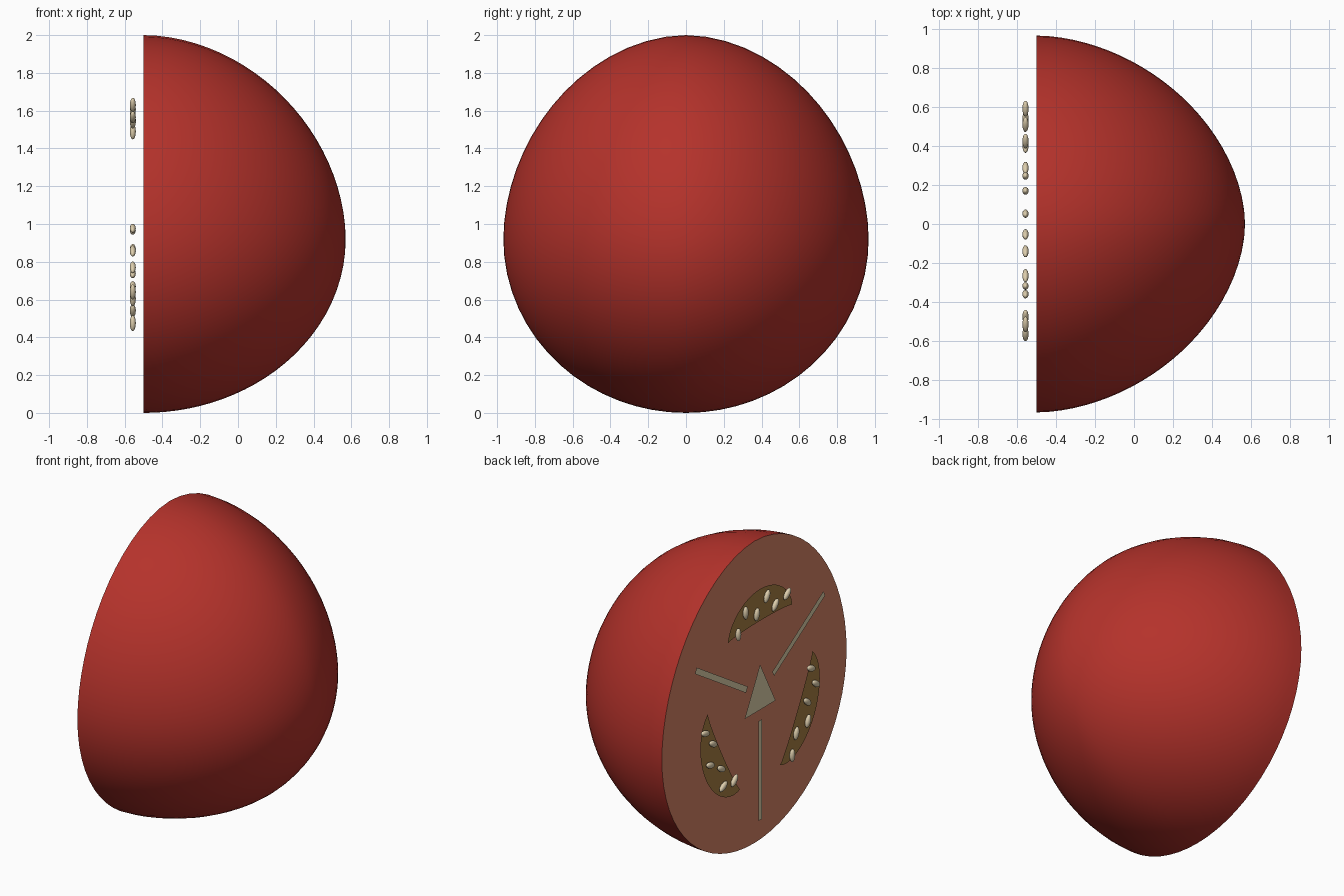
import bpy, bmesh, math
from mathutils import Matrix, Vector

cube = bpy.data.objects.get("Cube")
if cube:
    bpy.data.objects.remove(cube, do_unlink=True)


def material(name, rgb):
    m = bpy.data.materials.new(name)
    m.use_nodes = True
    m.diffuse_color = (*rgb, 1)
    m.node_tree.nodes["Principled BSDF"].inputs["Base Color"].default_value = (*rgb, 1)
    return m


SKIN = material("red_skin", (0.46, 0.032, 0.024))
FLESH = material("pink_flesh", (0.68, 0.225, 0.13))
GEL = material("olive_gel", (0.39, 0.21, 0.055))
PITH = material("pale_pith", (0.74, 0.64, 0.41))
SEED = material("cream_seed", (0.73, 0.62, 0.42))

CUT_X = -0.5       # plane of the cut
SHEET_X = -0.543   # plane of the details in front of the cut
SEED_X = -0.557
MID_Z = 0.92       # height of the widest ring
CORE_Z = 0.995     # centre of the three-part pattern


def add_object(name, bm, mats, smooth=False):
    mesh = bpy.data.meshes.new(name)
    bm.to_mesh(mesh)
    bm.free()
    for m in mats:
        mesh.materials.append(m)
    ob = bpy.data.objects.new(name, mesh)
    bpy.context.collection.objects.link(ob)
    if smooth:
        bpy.ops.object.select_all(action="DESELECT")
        ob.select_set(True)
        bpy.context.view_layer.objects.active = ob
        bpy.ops.object.shade_smooth_by_angle(angle=math.radians(40))
    return ob


def swell(co):
    """Push a point of the unit sphere out to the slightly squared fruit shape."""
    top = co.z > 0
    p, r = 1.84, 1.9 if top else 2.0
    height = 1.08 if top else MID_Z
    ring = (abs(co.x) / 1.07) ** p + (abs(co.y) / 0.967) ** p
    size = ring ** (r / p) + (abs(co.z) / height) ** r
    return co / size ** (1 / r)


# Halved fruit: rounded skin with a flat cut face
bm = bmesh.new()
bmesh.ops.create_uvsphere(bm, u_segments=64, v_segments=48, radius=1,
                          matrix=Matrix.Rotation(math.pi / 2, 4, "Y"))
bmesh.ops.delete(bm, geom=[v for v in bm.verts if v.co.x < -0.001], context="VERTS")
for v in bm.verts:
    v.co = swell(v.co) + Vector((CUT_X, 0, MID_Z))
rim = [e for e in bm.edges if e.is_boundary]
cap = bmesh.ops.contextual_create(bm, geom=rim)["faces"]
bmesh.ops.recalc_face_normals(bm, faces=bm.faces)
for f in cap:
    f.material_index = 1
add_object("fruit_half", bm, [SKIN, FLESH], smooth=True)


def sheet(name, outline, mat, turn=0):
    """Flat face from (sideways, outward) points, turned about the core."""
    bm = bmesh.new()
    c, s = math.cos(turn), math.sin(turn)
    verts = [bm.verts.new((SHEET_X, 0.935 * (u * c - w * s), CORE_Z + u * s + w * c))
             for u, w in outline]
    face = bm.faces.new(verts)
    face.normal_update()
    if face.normal.x > 0:
        face.normal_flip()
    add_object(name, bm, [mat])


# Core triangle
sheet("core", [(0.2 * math.sin(a), 0.2 * math.cos(a))
               for a in (i * math.tau / 3 for i in range(3))], PITH)

# Seed chambers, with a slightly bowed inner edge, and the walls between them
arc = [i * math.pi / 24 for i in range(25)]
outer = [(0.36 * math.cos(a), 0.465 + 0.235 * math.sin(a) ** 1.15) for a in arc]
inner = [(-0.36 * math.cos(a), 0.465 + 0.025 * math.sin(a)) for a in arc[1:-1]]
wall = [(-0.02, 0.17), (0.02, 0.17), (0.02, 0.83), (-0.02, 0.83)]
for k in range(3):
    sheet(f"chamber_{k + 1}", outer + inner, GEL, k * math.tau / 3)
    sheet(f"wall_{k + 1}", wall, PITH, (k + 0.5) * math.tau / 3)

# Seeds: y, z and tilt in degrees
seeds = [
    (0.247, 1.49, 0), (0.17, 1.605, 0), (0.053, 1.55, 12),
    (-0.053, 1.63, 28), (-0.14, 1.54, 40), (-0.265, 1.565, 48),
    (-0.515, 0.977, 112), (-0.565, 0.857, 125), (-0.475, 0.77, 130),
    (-0.482, 0.64, 20), (-0.36, 0.605, 15), (-0.318, 0.475, 3),
    (0.592, 0.967, 108), (0.51, 0.867, 120), (0.54, 0.737, 110),
    (0.425, 0.67, 120), (0.403, 0.545, 60), (0.288, 0.54, 42),
]
for i, (y, z, tilt) in enumerate(seeds):
    bm = bmesh.new()
    place = (Matrix.Translation((SEED_X, y, z))
             @ Matrix.Rotation(math.radians(tilt), 4, "X")
             @ Matrix.Diagonal((0.016, 0.02, 0.042, 1)))
    bmesh.ops.create_uvsphere(bm, u_segments=16, v_segments=10, radius=1, matrix=place)
    add_object(f"seed_{i + 1}", bm, [SEED], smooth=True)
